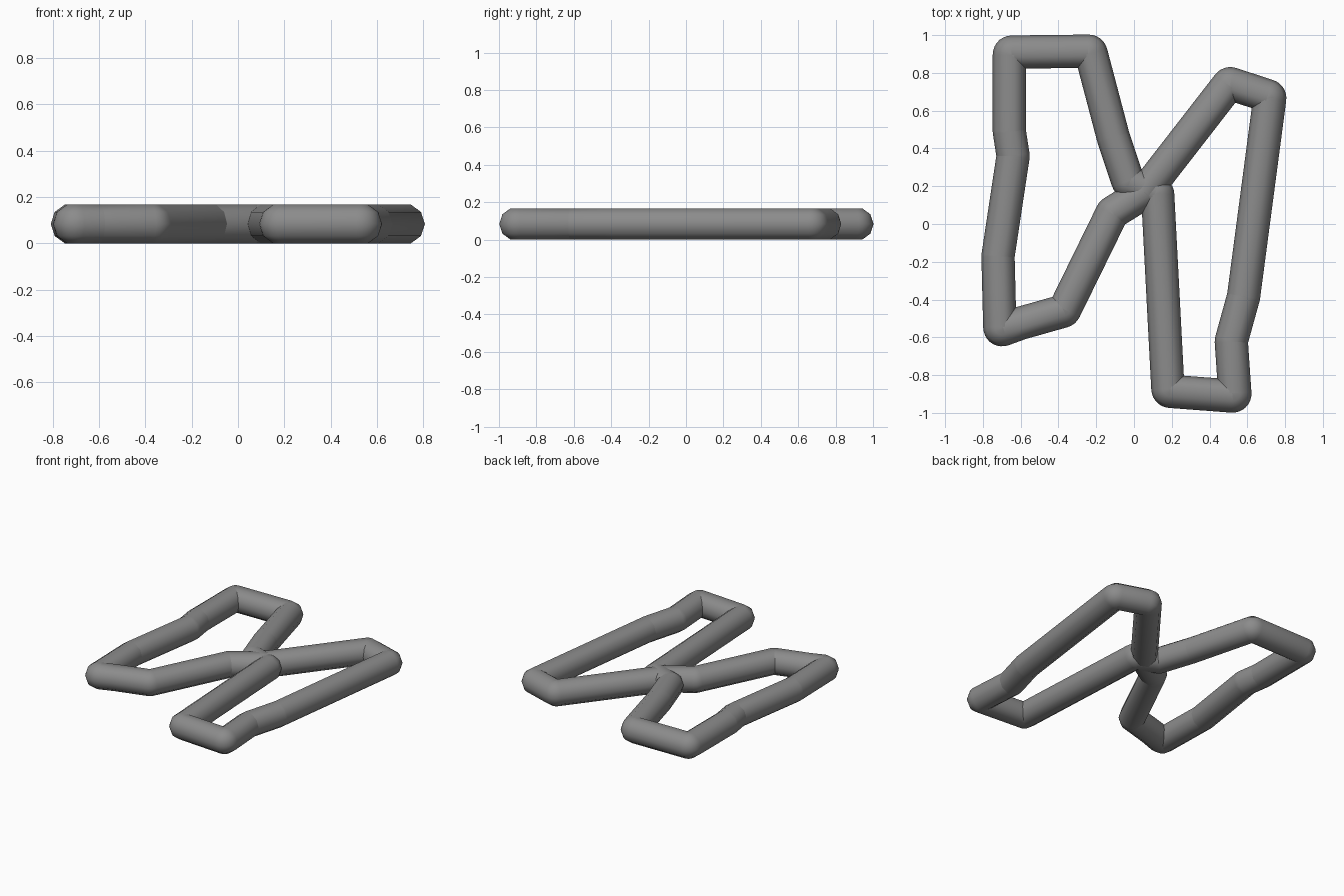
import bpy, bmesh, math
from mathutils import Vector

if "Cube" in bpy.data.objects:
    bpy.data.objects.remove(bpy.data.objects["Cube"])

R = 0.088                          # ten-sided tube, vertex pointing sideways
SIDES = 10
ZC = R * math.sin(math.radians(72))

# Closed figure-eight centre line, seen from the top
PATH = [(-0.66, 0.91), (-0.66, 0.49), (-0.64, 0.36), (-0.72, -0.17),
        (-0.71, -0.565), (-0.60, -0.525), (-0.37, -0.46), (-0.115, 0.06),
        (0.055, 0.165), (0.505, 0.745), (0.72, 0.675), (0.58, -0.385),
        (0.515, -0.62), (0.535, -0.912), (0.18, -0.885), (0.125, 0.165),
        (-0.03, 0.22), (-0.11, 0.46), (-0.23, 0.915)]


def round_path(points, radius=0.015):
    """Return (position, heading) pairs with every corner tightly rounded."""
    pts = [Vector(p) for p in points]
    out = []
    for i, p in enumerate(pts):
        a = p - pts[i - 1]
        b = pts[(i + 1) % len(pts)] - p
        ang = math.atan2(a.y, a.x)
        turn = math.atan2(a.x * b.y - a.y * b.x, a.dot(b))
        d = min(radius * math.tan(abs(turn) / 2), 0.03)
        start, end = p - a.normalized() * d, p + b.normalized() * d
        steps = max(2, round(abs(turn) / math.radians(12)))
        for k in range(steps + 1):
            t = k / steps
            pos = start * (1 - t) ** 2 + p * 2 * t * (1 - t) + end * t * t
            out.append((pos, ang + turn * t))
    return out


def tube(name, points):
    """Sweep the ten-sided section along a closed flat path."""
    bm = bmesh.new()
    rings = []
    for pos, h in round_path(points):
        side = Vector((math.sin(h), -math.cos(h)))
        ring = []
        for s in range(SIDES):
            a = 2 * math.pi * s / SIDES
            q = pos + side * R * math.cos(a)
            ring.append(bm.verts.new((q.x, q.y, ZC + R * math.sin(a))))
        rings.append(ring)
    for i, ring in enumerate(rings):
        nxt = rings[(i + 1) % len(rings)]
        for s in range(SIDES):
            t = (s + 1) % SIDES
            bm.faces.new((ring[s], ring[t], nxt[t], nxt[s]))
    bmesh.ops.recalc_face_normals(bm, faces=bm.faces)
    if bm.calc_volume(signed=True) < 0:
        bmesh.ops.reverse_faces(bm, faces=bm.faces)
    me = bpy.data.meshes.new(name)
    bm.to_mesh(me)
    bm.free()
    ob = bpy.data.objects.new(name, me)
    bpy.context.collection.objects.link(ob)
    return ob


# Bent tube loop
loop = tube("bent_tube_loop", PATH)
bpy.context.view_layer.objects.active = loop
loop.select_set(True)
bpy.ops.object.shade_smooth_by_angle(angle=math.radians(42))

# Dark grey finish
dark = bpy.data.materials.new("dark_grey")
dark.diffuse_color = (0.26, 0.26, 0.26, 1)
dark.use_nodes = True
dark.node_tree.nodes["Principled BSDF"].inputs["Base Color"].default_value = dark.diffuse_color
loop.data.materials.append(dark)
